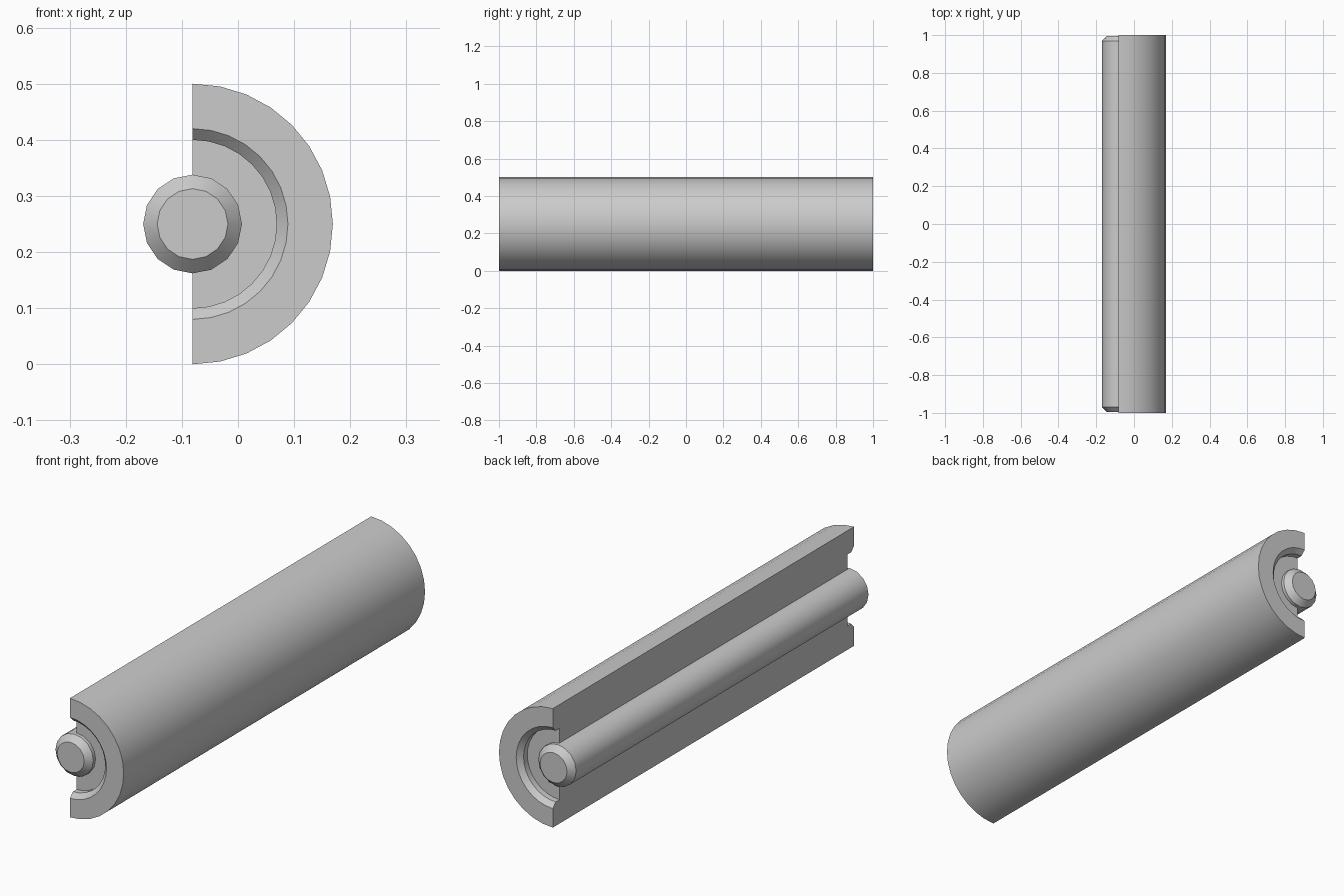
import bpy, bmesh, math
from mathutils import Vector

if "Cube" in bpy.data.objects:
    bpy.data.objects.remove(bpy.data.objects["Cube"])

CX, CZ = -0.081, 0.25   # shared axis, parallel to y


def turned_part(name, half_profile, angle, steps):
    """Revolve a (radius, y) profile, mirrored in y, about the shared axis."""
    points = half_profile + [(r, -y) for r, y in reversed(half_profile)]
    bm = bmesh.new()
    verts = [bm.verts.new((CX, y, CZ + r)) for r, y in points]
    edges = [bm.edges.new(pair) for pair in zip(verts, verts[1:])]
    bmesh.ops.spin(bm, geom=verts + edges, cent=Vector((CX, 0, CZ)),
                   axis=Vector((0, 1, 0)), angle=angle, steps=steps)
    bmesh.ops.remove_doubles(bm, verts=bm.verts[:], dist=0.0001)
    # Close the flat cut of a partial revolution
    rim = [e for e in bm.edges if e.is_boundary]
    if rim:
        bmesh.ops.holes_fill(bm, edges=rim, sides=0)
    bmesh.ops.recalc_face_normals(bm, faces=bm.faces[:])
    mesh = bpy.data.meshes.new(name)
    bm.to_mesh(mesh)
    bm.free()
    obj = bpy.data.objects.new(name, mesh)
    bpy.context.collection.objects.link(obj)
    bpy.ops.object.select_all(action='DESELECT')
    obj.select_set(True)
    bpy.context.view_layer.objects.active = obj
    bpy.ops.object.shade_smooth_by_angle(angle=math.radians(30))
    return obj


# Half-round sleeve with chamfered recesses in both ends
turned_part("half_sleeve",
            [(0, -0.955), (0.15, -0.955), (0.15, -0.98), (0.17, -1), (0.25, -1)],
            math.pi, 16)

# Full round core rod with chamfered ends
turned_part("core_rod", [(0, -0.995), (0.063, -0.995), (0.088, -0.97)],
            2 * math.pi, 16)
